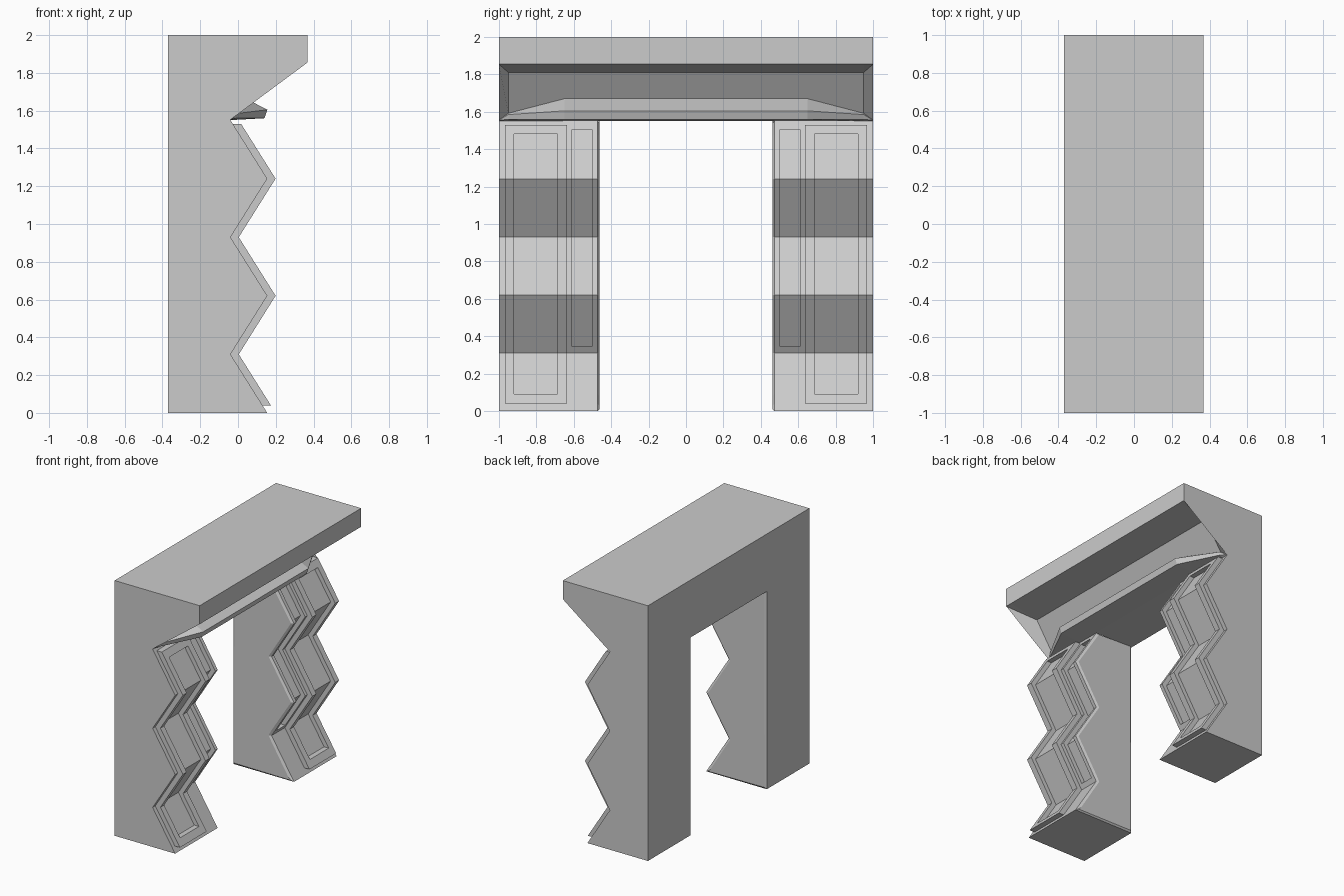
import bpy, bmesh

if "Cube" in bpy.data.objects:
    bpy.data.objects.remove(bpy.data.objects["Cube"])

TOP = 1.55      # underside of the lintel
BACK = -0.37
INNER = 0.473   # half width of the opening


def finish(bm, name):
    bmesh.ops.remove_doubles(bm, verts=bm.verts, dist=0.0005)
    bmesh.ops.recalc_face_normals(bm, faces=bm.faces)
    me = bpy.data.meshes.new(name)
    bm.to_mesh(me)
    bm.free()
    ob = bpy.data.objects.new(name, me)
    bpy.context.collection.objects.link(ob)
    return ob


def face(bm, pts):
    return bm.faces.new([bm.verts.new(p) for p in pts])


def zig(z):
    """Front surface of a leg: a triangle wave."""
    return 0.155 - 0.195 * (1 - abs((z / 0.31) % 2 - 1))


YS = [INNER, 0.502, 0.61, 0.637, 0.687, 0.92, 0.967, 1.0]
ZS = [0, 0.04, 0.09, 0.31, 0.345, 0.62, 0.93, 1.24, 1.48, 1.505, 1.53, TOP]


def relief(y, z):
    """Raised wide frame with sunk field, and a narrow sunk slot."""
    if 0.637 < y < 0.967 and 0.04 < z < 1.53:
        return 0.004 if 0.687 < y < 0.92 and 0.09 < z < 1.48 else 0.044
    if 0.502 < y < 0.61 and 0.345 < z < 1.505:
        return -0.04
    return 0.0


def leg(name, s):
    bm = bmesh.new()
    rows = list(zip(ZS, ZS[1:]))
    cols = list(zip(YS, YS[1:]))
    d = [[relief((a + b) / 2, (p + q) / 2) for p, q in rows] for a, b in cols]
    # zigzag front with its panel steps
    for i, (a, b) in enumerate(cols):
        for j, (p, q) in enumerate(rows):
            h = d[i][j]
            face(bm, [(zig(p) + h, s * a, p), (zig(p) + h, s * b, p),
                      (zig(q) + h, s * b, q), (zig(q) + h, s * a, q)])
            if i + 1 < len(cols) and d[i + 1][j] != h:
                g = d[i + 1][j]
                face(bm, [(zig(p) + h, s * b, p), (zig(p) + g, s * b, p),
                          (zig(q) + g, s * b, q), (zig(q) + h, s * b, q)])
            if j + 1 < len(rows) and d[i][j + 1] != h:
                g = d[i][j + 1]
                face(bm, [(zig(q) + h, s * a, q), (zig(q) + h, s * b, q),
                          (zig(q) + g, s * b, q), (zig(q) + g, s * a, q)])
    # outer and inner sides, back and bottom
    for y in (1.0, INNER):
        face(bm, [(BACK, s * y, 0)] + [(zig(z), s * y, z) for z in ZS] + [(BACK, s * y, TOP)])
    face(bm, [(BACK, s * INNER, 0), (BACK, s, 0), (BACK, s, TOP), (BACK, s * INNER, TOP)])
    face(bm, [(BACK, s * INNER, 0), (BACK, s, 0)] + [(zig(0), s * y, 0) for y in reversed(YS)])
    bmesh.ops.remove_doubles(bm, verts=bm.verts, dist=0.0005)
    bmesh.ops.recalc_face_normals(bm, faces=bm.faces)
    # slightly raised lining on the inner side
    side = [f for f in bm.faces if all(abs(abs(v.co.y) - INNER) < 1e-4 for v in f.verts)
            and len(f.verts) > 6]
    bmesh.ops.inset_region(bm, faces=side, thickness=0.02, depth=0)
    for v in side[0].verts:
        v.co.y -= s * 0.01
    return finish(bm, name)


leg("left_leg", -1)
leg("right_leg", 1)

# lintel: cross-sections lofted along y, with a lip that tapers at both ends
head = [(BACK, TOP), (BACK, 2), (0.368, 2), (0.368, 1.855)]
end = head + [(0.367, 1.854), (-0.035, 1.556), (-0.036, 1.555), (-0.037, 1.554), (-0.04, TOP)]
near = head + [(0.12, 1.81), (-0.02, 1.592), (-0.005, 1.585), (-0.01, 1.56), (-0.04, TOP)]
mid = head + [(0.12, 1.81), (0.03, 1.67), (0.155, 1.605), (0.14, 1.56), (-0.04, TOP)]
sections = [(-1, end), (-0.95, near), (-0.65, mid), (-INNER, mid),
            (INNER, mid), (0.65, mid), (0.95, near), (1, end)]
bm = bmesh.new()
n = len(end)
for (y0, a), (y1, b) in zip(sections, sections[1:]):
    for k in range(n):
        m = (k + 1) % n
        if k == n - 1 and y1 - y0 < 0.6:   # open where the legs join
            continue
        face(bm, [(a[k][0], y0, a[k][1]), (a[m][0], y0, a[m][1]),
                  (b[m][0], y1, b[m][1]), (b[k][0], y1, b[k][1])])
for y, sec in (sections[0], sections[-1]):
    face(bm, [(x, y, z) for x, z in sec])
finish(bm, "lintel")
